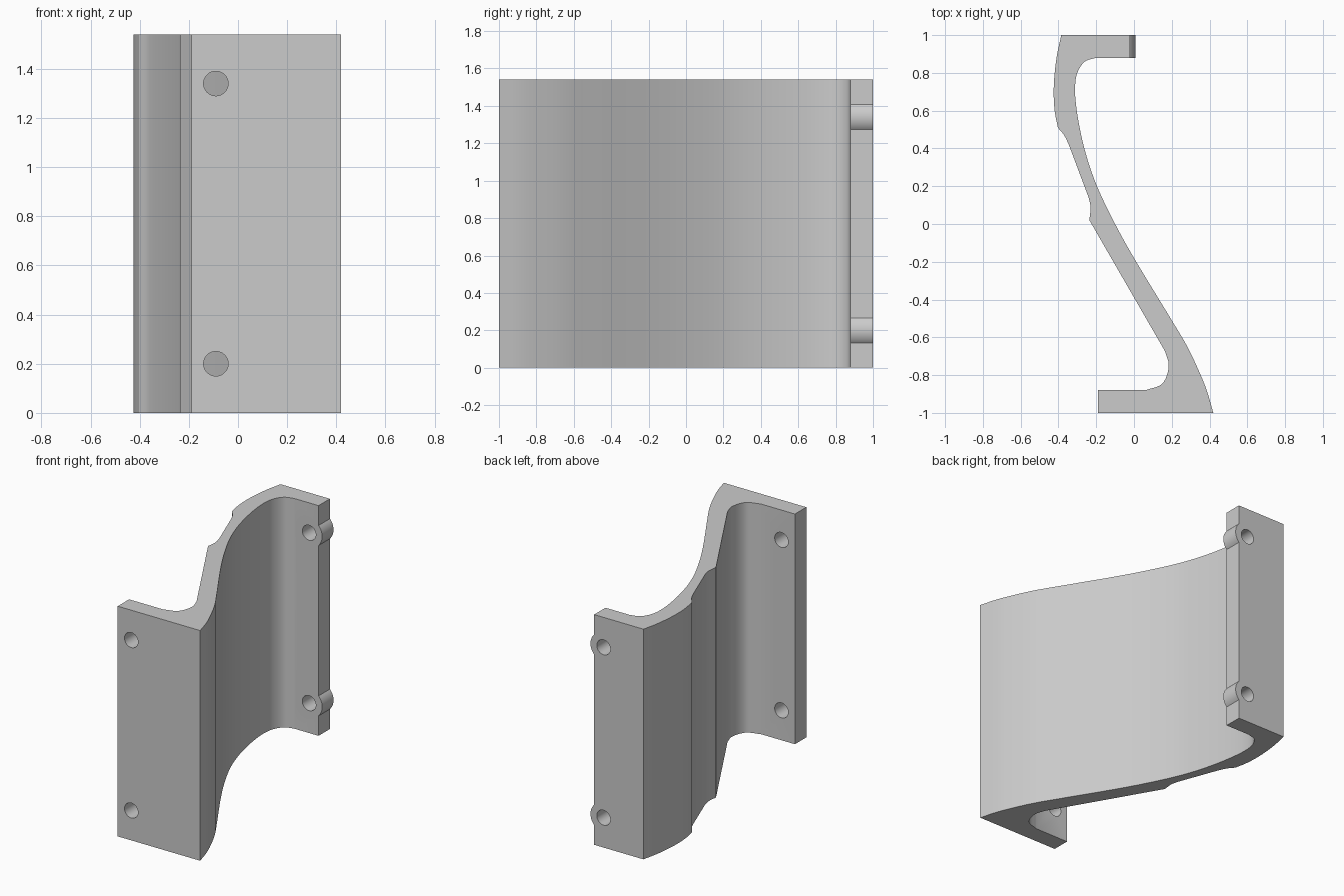
import bpy
import bmesh
import math
from mathutils import Vector, Matrix

cube = bpy.data.objects.get("Cube")
if cube:
    bpy.data.objects.remove(cube, do_unlink=True)

HEIGHT = 1.54
HOLE_X = -0.09
HOLE_HEIGHTS = (0.2, 1.34)

grey = bpy.data.materials.new("plain grey")
grey.use_nodes = True
colour = (0.6, 0.6, 0.6, 1)
grey.diffuse_color = colour
grey.node_tree.nodes["Principled BSDF"].inputs["Base Color"].default_value = colour


def smooth_path(points, steps=6):
    """Smooth curve running through every given point."""
    pts = [Vector(p) for p in points]
    pts = [2 * pts[0] - pts[1]] + pts + [2 * pts[-1] - pts[-2]]
    path = []
    for a, b, c, d in zip(pts, pts[1:], pts[2:], pts[3:]):
        # Centripetal knots keep the curve from overshooting
        k1 = math.sqrt((b - a).length)
        k2 = k1 + math.sqrt((c - b).length)
        k3 = k2 + math.sqrt((d - c).length)
        for i in range(steps):
            t = k1 + (k2 - k1) * i / steps
            ab = a.lerp(b, t / k1)
            bc = b.lerp(c, (t - k1) / (k2 - k1))
            cd = c.lerp(d, (t - k2) / (k3 - k2))
            left = ab.lerp(bc, t / k2)
            right = bc.lerp(cd, (t - k1) / (k3 - k1))
            path.append(left.lerp(right, (t - k1) / (k2 - k1)))
    path.append(pts[-2])
    return path


def make_object(name, bm):
    bmesh.ops.recalc_face_normals(bm, faces=bm.faces)
    mesh = bpy.data.meshes.new(name)
    bm.to_mesh(mesh)
    bm.free()
    mesh.materials.append(grey)
    obj = bpy.data.objects.new(name, mesh)
    bpy.context.collection.objects.link(obj)
    return obj


def prism(name, outline):
    bm = bmesh.new()
    face = bm.faces.new([bm.verts.new((p[0], p[1], 0)) for p in outline])
    grown = bmesh.ops.extrude_face_region(bm, geom=[face])["geom"]
    top = [v for v in grown if isinstance(v, bmesh.types.BMVert)]
    bmesh.ops.translate(bm, verts=top, vec=(0, 0, HEIGHT))
    return make_object(name, bm)


def rod(name, radius, y_start, y_end, z):
    """Cylinder lying along y."""
    bm = bmesh.new()
    place = Matrix.Translation((HOLE_X, (y_start + y_end) / 2, z))
    bmesh.ops.create_cone(
        bm, cap_ends=True, segments=48, radius1=radius, radius2=radius,
        depth=y_end - y_start,
        matrix=place @ Matrix.Rotation(math.pi / 2, 4, "X"))
    return make_object(name, bm)


def combine(target, tool, operation):
    mod = target.modifiers.new(operation.lower(), "BOOLEAN")
    mod.operation = operation
    mod.solver = "EXACT"
    mod.object = tool
    bpy.context.view_layer.objects.active = target
    bpy.ops.object.modifier_apply(modifier=mod.name)
    bpy.data.objects.remove(tool, do_unlink=True)


# Cross-section: curved right side of the web, up into the back fillet
right_side = smooth_path([
    (0.42, -1), (0.385, -0.88), (0.34, -0.77), (0.28, -0.645), (0.2, -0.51),
    (0, -0.18), (-0.1, 0), (-0.2, 0.21), (-0.26, 0.39), (-0.3, 0.58),
    (-0.312, 0.72), (-0.3, 0.8), (-0.26, 0.86), (-0.2, 0.88)])
# Back flange end
back_end = [(-0.02, 0.88), (-0.02, 1)]
# Left side: bulge, step, straight run, second step
bulge = smooth_path([(-0.385, 1), (-0.41, 0.88), (-0.425, 0.72),
                     (-0.42, 0.6), (-0.403, 0.51)])
upper_step = smooth_path([(-0.403, 0.51), (-0.37, 0.47), (-0.345, 0.42)])[1:]
lower_step = smooth_path([(-0.24, 0.14), (-0.23, 0.09), (-0.236, 0.02)])
# Front fillet and front flange
front_fillet = smooth_path([(0.165, -0.675), (0.184, -0.75), (0.15, -0.845),
                            (0.06, -0.88)])
front_end = [(-0.19, -0.88), (-0.19, -1)]

bracket = prism("bracket", right_side + back_end + bulge + upper_step
                + lower_step + front_fillet + front_end)

# Rounded lugs on the back flange, then screw holes in both flanges
for z in HOLE_HEIGHTS:
    combine(bracket, rod("back_lug", 0.097, 0.88, 1, z), "UNION")
for z in HOLE_HEIGHTS:
    for y in (-0.94, 0.94):
        combine(bracket, rod("hole_cutter", 0.05, y - 0.12, y + 0.12, z),
                "DIFFERENCE")

bpy.ops.object.select_all(action="DESELECT")
bracket.select_set(True)
bpy.context.view_layer.objects.active = bracket
bpy.ops.object.shade_smooth_by_angle(angle=math.radians(25))
